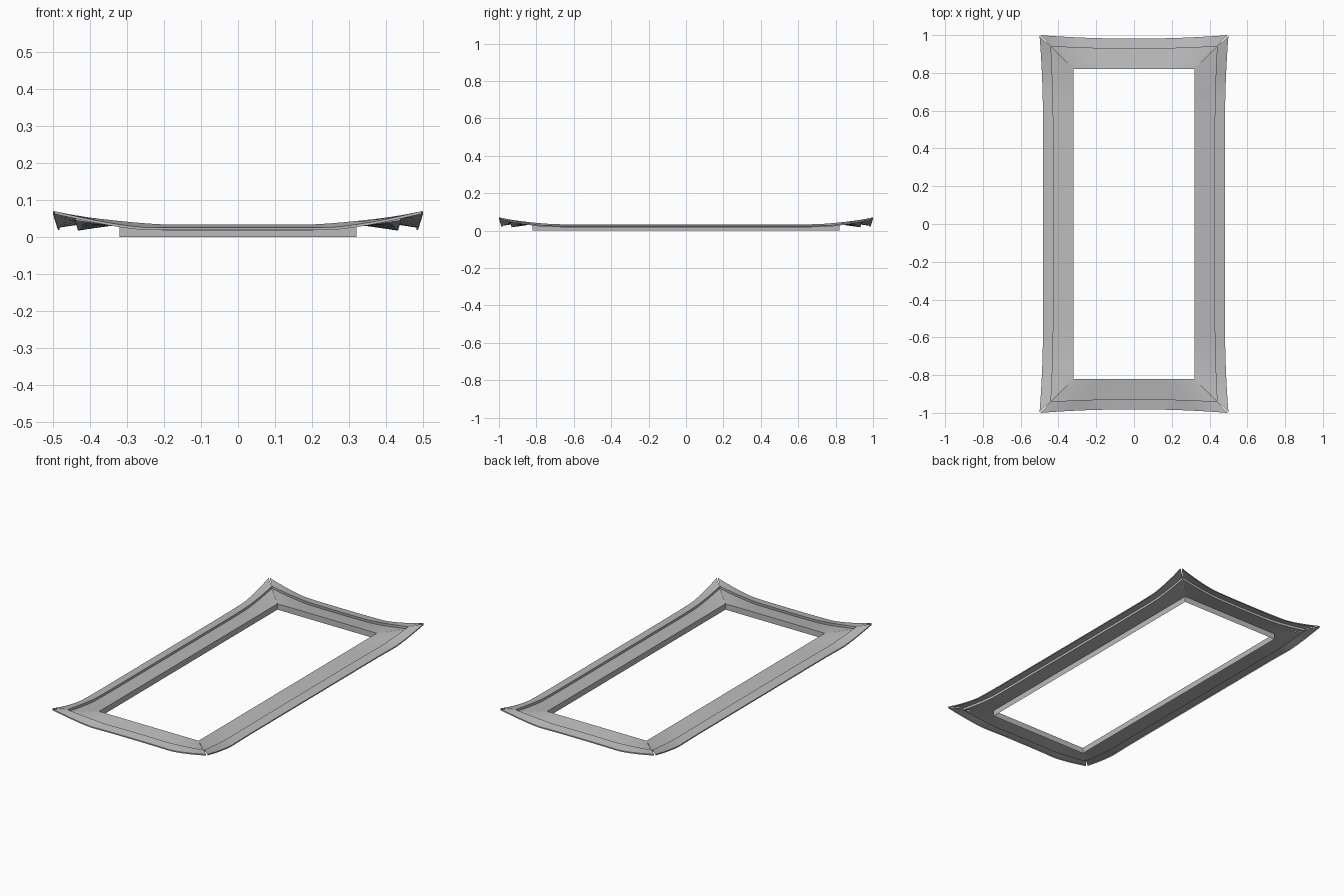
import bpy, bmesh, math
from mathutils import Matrix

cube = bpy.data.objects.get("Cube")
if cube:
    bpy.data.objects.remove(cube, do_unlink=True)

grey = bpy.data.materials.new("plain_grey")
grey.use_nodes = True
colour = (0.5, 0.5, 0.5, 1)
grey.diffuse_color = colour
grey.node_tree.nodes["Principled BSDF"].inputs["Base Color"].default_value = colour

HALF_X, HALF_Y = 0.32, 0.82     # half size of the opening
SEGMENTS = 40
RISE_LENGTH, FLARE_LENGTH = 0.25, 0.45

# Eave rows: (offset mid, offset corner, height mid, height corner, mitre gap)
UPPER_SLOPE = [
    (0.0, 0.0, 0.034, 0.034, 0.0),
    (0.11, 0.12, 0.018, 0.045, 0.001),
    (0.107, 0.12, 0.034, 0.058, 0.001),
    (0.162, 0.18, 0.026, 0.07, 0.005),
    (0.162, 0.18, 0.019, 0.063, 0.005),
]
BAND = [(0, 0, 0, 0, 0), (0, 0, 0.034, 0.034, 0)]


def strip(name, rows, half_length, half_out, turns):
    """Sweep a profile along one side, flaring and lifting it at the corners."""
    bm = bmesh.new()
    grid = []
    for mid, corner, z_mid, z_corner, gap in rows:
        length = half_length + corner - gap
        line = []
        for i in range(SEGMENTS + 1):
            x = length * math.sin(math.pi / 2 * (2 * i / SEGMENTS - 1))
            inset = length - abs(x)
            rise = max(0, 1 - inset / RISE_LENGTH) ** 1.4
            flare = max(0, 1 - inset / FLARE_LENGTH) ** 2
            out = half_out + mid + (corner - mid) * flare
            z = z_mid + (z_corner - z_mid) * rise
            line.append(bm.verts.new((x, -out, z)))
        grid.append(line)
    for a, b in zip(grid, grid[1:]):
        for i in range(SEGMENTS):
            bm.faces.new((a[i], b[i], b[i + 1], a[i + 1]))
    bm.transform(Matrix.Rotation(turns * math.pi / 2, 4, "Z"))
    mesh = bpy.data.meshes.new(name)
    bm.to_mesh(mesh)
    bm.free()
    mesh.materials.append(grey)
    obj = bpy.data.objects.new(name, mesh)
    bpy.context.collection.objects.link(obj)
    bpy.ops.object.select_all(action="DESELECT")
    obj.select_set(True)
    bpy.context.view_layer.objects.active = obj
    bpy.ops.object.shade_smooth_by_angle(angle=math.radians(30))


# Four eaves and the upright band around the opening
for turns, side in enumerate(("front", "left", "back", "right")):
    halves = (HALF_X, HALF_Y) if turns % 2 == 0 else (HALF_Y, HALF_X)
    strip(side + "_eave", UPPER_SLOPE, *halves, turns)
    strip(side + "_band", BAND, *halves, turns)
